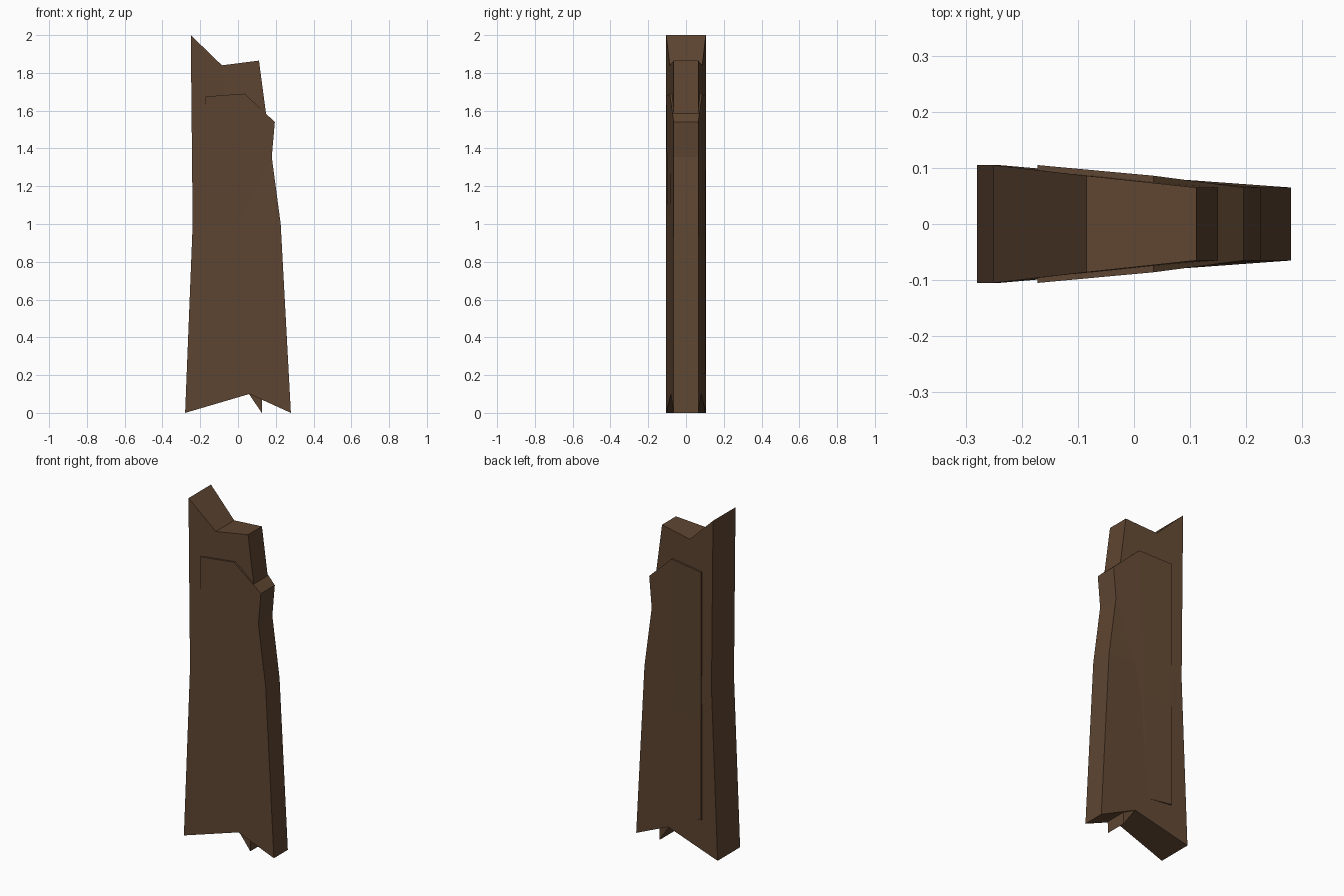
import bpy, bmesh

if "Cube" in bpy.data.objects:
    bpy.data.objects.remove(bpy.data.objects["Cube"])

wood = bpy.data.materials.new("dark brown wood")
wood.diffuse_color = (0.112, 0.060, 0.031, 1)
wood.use_nodes = True
wood.node_tree.nodes["Principled BSDF"].inputs["Base Color"].default_value = wood.diffuse_color


def plank(name, rows):
    """Closed slab from rows of (x, z, half_thickness, y_shift), bottom to top."""
    bm = bmesh.new()
    front = [[bm.verts.new((x, s - h, z)) for x, z, h, s in r] for r in rows]
    back = [[bm.verts.new((x, s + h, z)) for x, z, h, s in r] for r in rows]
    nr, nc = len(rows), len(rows[0])
    # front and back skins
    for g in (front, back):
        for i in range(nr - 1):
            for j in range(nc - 1):
                bm.faces.new((g[i][j], g[i][j + 1], g[i + 1][j + 1], g[i + 1][j]))
    # broken ends
    for i in (0, nr - 1):
        for j in range(nc - 1):
            bm.faces.new((front[i][j], front[i][j + 1], back[i][j + 1], back[i][j]))
    # long sides
    for j in (0, nc - 1):
        for i in range(nr - 1):
            bm.faces.new((front[i][j], front[i + 1][j], back[i + 1][j], back[i][j]))
    bmesh.ops.recalc_face_normals(bm, faces=bm.faces)
    me = bpy.data.meshes.new(name)
    bm.to_mesh(me)
    bm.free()
    me.materials.append(wood)
    ob = bpy.data.objects.new(name, me)
    bpy.context.collection.objects.link(ob)


# Main splintered plank: thick left edge, thin right edge
plank("main_plank", [
    [(-0.28, 0.0, 0.105, 0), (0.06, 0.10, 0.081, 0), (0.28, 0.0, 0.065, 0)],
    [(-0.24, 1.0, 0.105, 0), (0.0, 1.0, 0.084, 0), (0.226, 1.0, 0.065, 0)],
    [(-0.25, 2.0, 0.105, 0), (-0.085, 1.84, 0.086, 0), (0.111, 1.865, 0.065, 0)],
])

# Smaller plank embedded in it, standing slightly proud of both faces
plank("inner_plank", [
    [(-0.172, 0.21, 0.100, 0.004), (-0.01, 0.20, 0.083, 0.002), (0.126, 0.0, 0.065, 0)],
    [(-0.172, 0.80, 0.100, 0.004), (0.0, 0.80, 0.084, 0.002), (0.13, 0.80, 0.065, 0)],
    [(-0.172, 1.675, 0.105, 0), (0.035, 1.69, 0.086, 0), (0.195, 1.54, 0.065, 0)],
])
